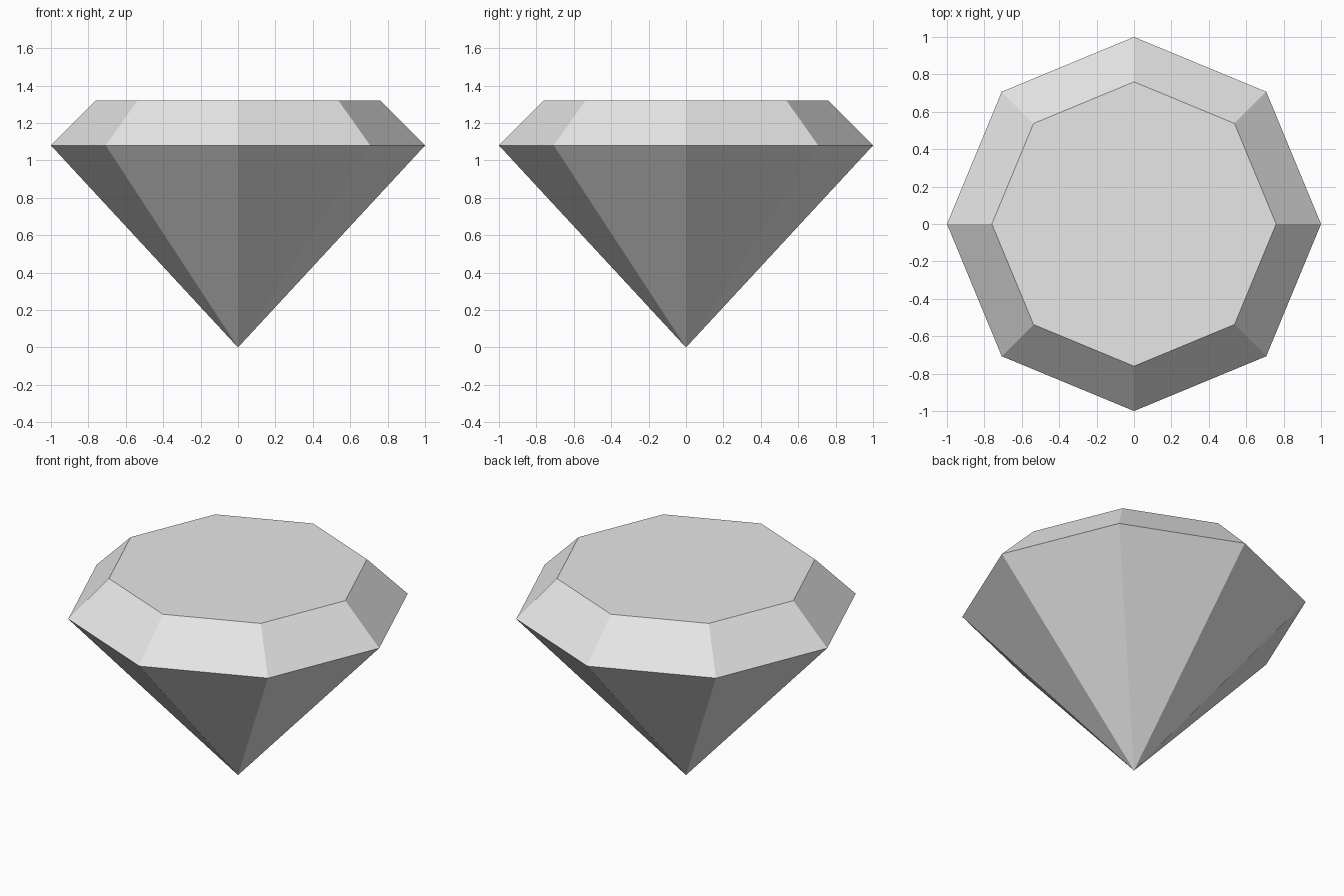
import bpy
import bmesh
from math import cos, sin, tau

cube = bpy.data.objects.get("Cube")
if cube:
    bpy.data.objects.remove(cube, do_unlink=True)

SIDES = 8
GIRDLE_RADIUS, GIRDLE_Z = 1.0, 1.08
TABLE_RADIUS, TABLE_Z = 0.76, 1.32

# Single pale grey stone colour
grey = bpy.data.materials.new("pale_grey")
grey.use_nodes = True
colour = (0.8, 0.8, 0.8, 1)
grey.diffuse_color = colour
grey.node_tree.nodes["Principled BSDF"].inputs["Base Color"].default_value = colour


def ring(bm, radius, z):
    angles = [tau * i / SIDES for i in range(SIDES)]
    return [bm.verts.new((radius * cos(a), radius * sin(a), z)) for a in angles]


bm = bmesh.new()
tip = bm.verts.new((0, 0, 0))
girdle = ring(bm, GIRDLE_RADIUS, GIRDLE_Z)
table = ring(bm, TABLE_RADIUS, TABLE_Z)

# Pavilion facets below the girdle, crown facets above it
for i in range(SIDES):
    j = (i + 1) % SIDES
    bm.faces.new((tip, girdle[j], girdle[i]))
    bm.faces.new((girdle[i], girdle[j], table[j], table[i]))

# Flat table on top
bm.faces.new(table)

mesh = bpy.data.meshes.new("gem")
bm.to_mesh(mesh)
bm.free()
mesh.materials.append(grey)
gem = bpy.data.objects.new("gem", mesh)
bpy.context.collection.objects.link(gem)
